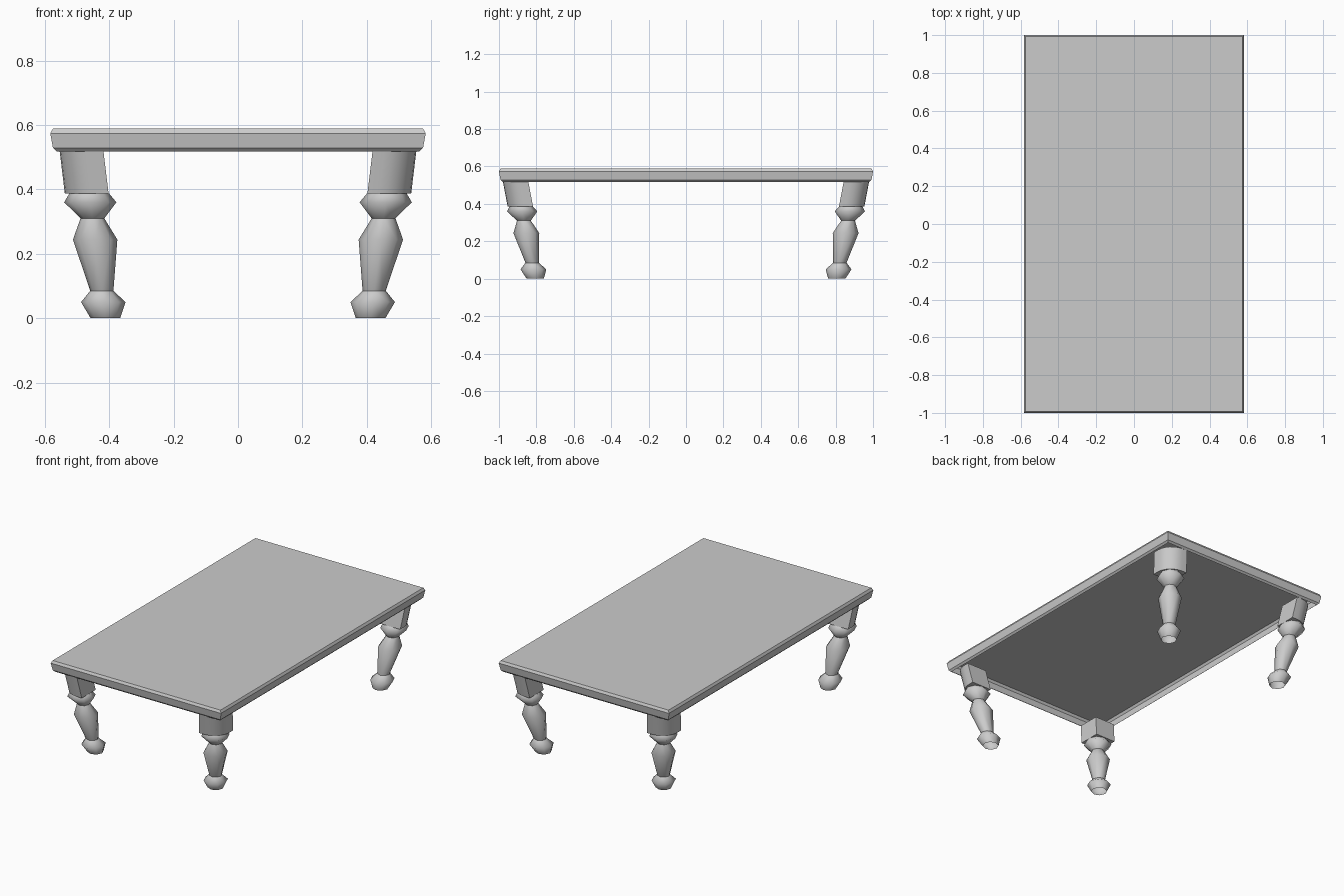
import bpy, bmesh, math

if "Cube" in bpy.data.objects:
    bpy.data.objects.remove(bpy.data.objects["Cube"])


def loft(name, rings, caps="", smooth=False, sharp_rings=(), mirror=False):
    """Skin a stack of equal-length point rings; caps may hold 'b' and/or 't'."""
    bm = bmesh.new()
    loops = [[bm.verts.new(p) for p in ring] for ring in rings]
    n = len(loops[0])
    for a, b in zip(loops, loops[1:]):
        for i in range(n):
            j = (i + 1) % n
            f = bm.faces.new((a[i], a[j], b[j], b[i]))
            f.smooth = smooth
    if "b" in caps:
        bm.faces.new(loops[0][::-1])
    if "t" in caps:
        bm.faces.new(loops[-1])
    bm.normal_update()
    # keep chosen rings and steep corners crisp
    crisp = {v for k in sharp_rings for v in loops[k]}
    for e in bm.edges:
        on_ring = e.verts[0] in crisp and e.verts[1] in crisp
        upright = abs(e.verts[0].co.z - e.verts[1].co.z) > 1e-5
        corner = upright and e.calc_face_angle(0) > math.radians(50)
        e.smooth = not (on_ring or corner)
    mesh = bpy.data.meshes.new(name)
    bm.to_mesh(mesh)
    bm.free()
    obj = bpy.data.objects.new(name, mesh)
    bpy.context.collection.objects.link(obj)
    if mirror:
        mod = obj.modifiers.new("four_corners", "MIRROR")
        mod.use_axis = (True, True, False)
        mod.use_mirror_merge = False
    return obj


def rect(inset, z):
    x, y = 0.583 - inset, 1.0 - inset
    return [(-x, -y, z), (x, -y, z), (x, y, z), (-x, y, z)]


# Table top: bevelled, slightly tapered shell, open underneath
loft("table_top", [rect(i, z) for i, z in (
    (0.019, 0.518), (0.008, 0.529), (0.0, 0.574), (0.008, 0.589))], caps="t")


# Leg blocks: square inside, rounded on the outer corner, leaning outward
def block_ring(cx, cy, z, h=0.068, r=0.1):
    pts = [(-h, h), (-h, -h), (h, -h)]
    for k in range(7):
        a = math.radians(15 * k)
        pts.append((h - r + r * math.cos(a), h - r + r * math.sin(a)))
    return [(cx + x, cy + y, z) for x, y in pts]


loft("leg_blocks", [block_ring(0.470, 0.886, 0.387),
                    block_ring(0.486, 0.911, 0.519)],
     caps="b", smooth=True, sharp_rings=(0,), mirror=True)


# Turned legs: eight-sided profile sheared along the leaning axis
def turned_ring(r, z, n=8):
    cx, cy = 0.412 + 0.13 * z, 0.806 + 0.195 * z
    return [(cx + r * math.cos(math.tau * k / n),
             cy + r * math.sin(math.tau * k / n), z) for k in range(n)]


PROFILE = [(0.046, 0.0), (0.069, 0.05), (0.036, 0.085), (0.069, 0.244),
           (0.037, 0.31), (0.081, 0.36), (0.062, 0.387)]
loft("turned_legs", [turned_ring(r, z) for r, z in PROFILE],
     smooth=True, sharp_rings=(2, 4), mirror=True)
